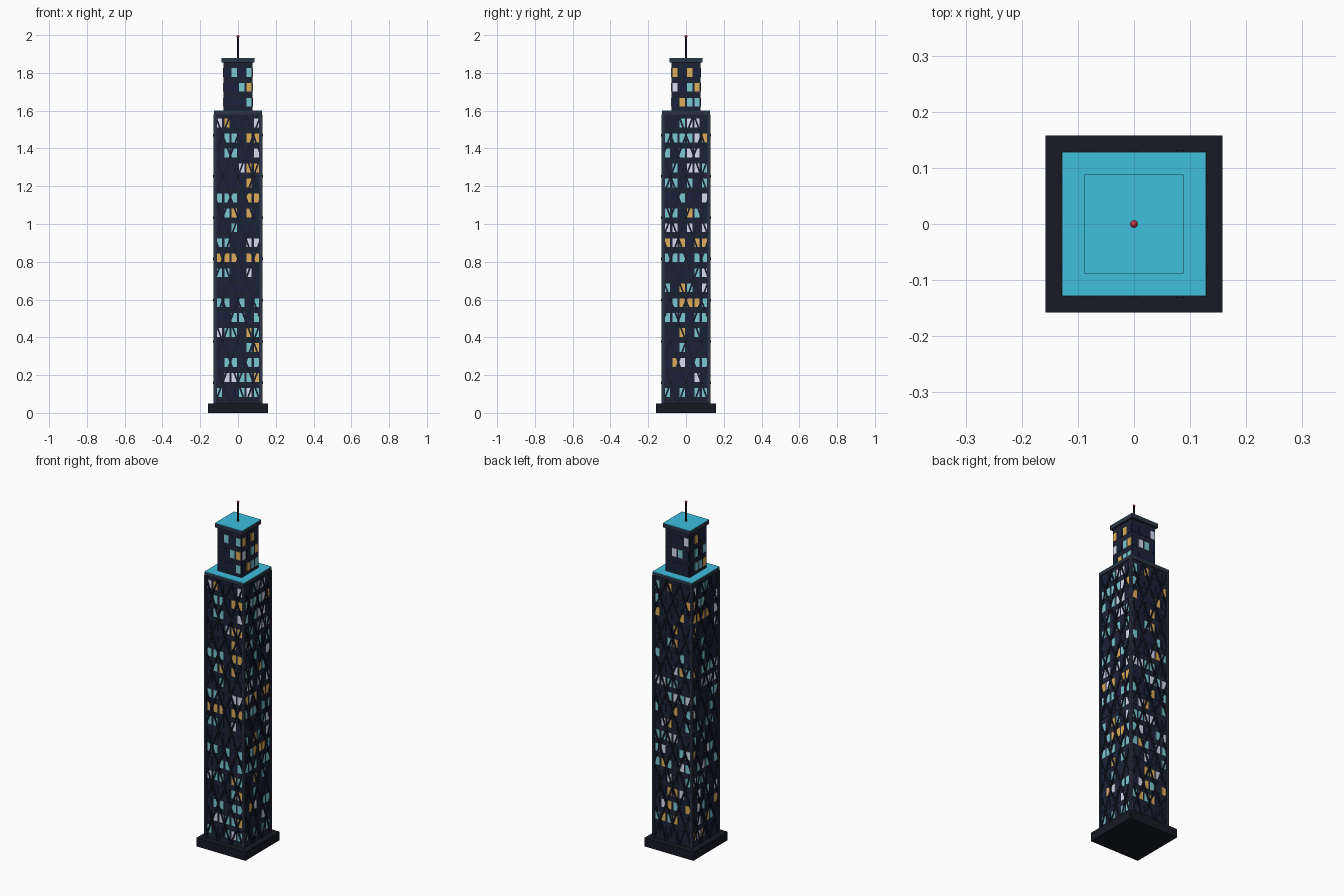
import bpy, bmesh, math, random
from mathutils import Matrix, Vector

if "Cube" in bpy.data.objects:
    bpy.data.objects.remove(bpy.data.objects["Cube"])

random.seed(7)


def material(name, rgb):
    m = bpy.data.materials.new(name)
    m.diffuse_color = (*rgb, 1)
    m.use_nodes = True
    m.node_tree.nodes["Principled BSDF"].inputs["Base Color"].default_value = m.diffuse_color
    return m


NAVY = material("navy_wall", (0.012, 0.016, 0.036))
STEEL = material("dark_steel", (0.009, 0.012, 0.026))
TRIM = material("slate_trim", (0.025, 0.034, 0.056))
BLACK = material("black_plinth", (0.008, 0.010, 0.016))
CYAN = material("cyan_roof", (0.05, 0.52, 0.74))
RED = material("red_beacon", (0.5, 0.03, 0.05))
GLASS = {"T": material("teal_light", (0.2, 0.58, 0.65)),
         "Y": material("amber_light", (0.72, 0.42, 0.1)),
         "W": material("white_light", (0.68, 0.72, 0.88)),
         ".": material("unlit_glass", (0.010, 0.016, 0.045))}


def box(bm, center, size, turn=None):
    m = Matrix.Translation(center) @ (turn or Matrix()) @ Matrix.Diagonal((*size, 1))
    bmesh.ops.create_cube(bm, size=1, matrix=m)


def finish(name, bm, mat):
    me = bpy.data.meshes.new(name)
    bm.to_mesh(me)
    bm.free()
    me.materials.append(mat)
    ob = bpy.data.objects.new(name, me)
    bpy.context.collection.objects.link(ob)
    return ob


def block(name, half, z0, z1, mat):
    bm = bmesh.new()
    box(bm, (0, 0, (z0 + z1) / 2), (2 * half, 2 * half, z1 - z0))
    return finish(name, bm, mat)


def four_sides(bm):
    # repeat what was built on the front around the other three sides
    src = bm.verts[:] + bm.edges[:] + bm.faces[:]
    for k in (1, 2, 3):
        d = bmesh.ops.duplicate(bm, geom=src)
        vs = [g for g in d["geom"] if isinstance(g, bmesh.types.BMVert)]
        bmesh.ops.rotate(bm, verts=vs, cent=(0, 0, 0),
                         matrix=Matrix.Rotation(k * math.pi / 2, 3, 'Z'))


# Solid masses
block("plinth", 0.158, 0, 0.05, BLACK)
block("tower_shaft", 0.122, 0.05, 1.595, NAVY)
block("tower_parapet", 0.128, 1.58, 1.598, TRIM)
block("tower_roof", 0.128, 1.598, 1.601, CYAN)
block("crown", 0.078, 1.60, 1.86, NAVY)
block("crown_cap", 0.088, 1.855, 1.877, TRIM)
block("crown_roof", 0.088, 1.877, 1.88, CYAN)

# Corner columns
bm = bmesh.new()
box(bm, (-0.122, -0.122, 0.815), (0.014, 0.014, 1.53))
four_sides(bm)
finish("corner_columns", bm, TRIM)

# Diagonal lattice: three bays of crossed braces on each side
bays, levels = 3, 7
bw, bh = 0.244 / bays, 1.53 / levels
bm = bmesh.new()
length, ang = math.hypot(bw, bh), math.atan2(bw, bh)
for i in range(bays):
    for j in range(levels):
        c = Vector((-0.122 + (i + 0.5) * bw, -0.1245, 0.05 + (j + 0.5) * bh))
        for s in (1, -1):
            box(bm, c, (0.009, 0.007, length), Matrix.Rotation(s * ang, 4, 'Y'))
four_sides(bm)
finish("lattice_braces", bm, STEEL)

# Lattice joints
bm = bmesh.new()
for i in range(bays):
    for j in range(levels):
        box(bm, (-0.122 + (i + 0.5) * bw, -0.127, 0.05 + (j + 0.5) * bh),
            (0.013, 0.01, 0.013))
four_sides(bm)
finish("lattice_joints", bm, STEEL)

# Window rows, top to bottom, for the front and right; other sides are random
FRONT = ("WY...W .TT.YY .TT..W ...WYY ....Y. TTT.YY .TY.Y. ..T... TT..WW YYY.YY "
         "TT..W. ...... TT.T.T ..TT.T WTT.YT ....TY .TT.TT .WWTTY T..TWT").split()
RIGHT = ("..TWW. TTTTWY T.TWW. .T.WWT TT.T.T ..T..W TT.YT. WW.W.W YWY.YY TTT.TT "
         "....TW T.YT.W .TYYYT TTT.TT ..Y.T. ..T... .YW.TT ....W. T.T.TT").split()


def scatter(rows, cols):
    return ["".join(random.choice("....TTYW") for _ in range(cols)) for _ in range(rows)]


shaft = [FRONT, RIGHT, scatter(19, 6), scatter(19, 6)]
crown = [[".T.T", "..TY", "...T"], ["Y.Y.", "W.TY", ".YTT"],
         scatter(3, 4), scatter(3, 4)]
panes = {k: bmesh.new() for k in GLASS}
for sides, depth, top in ((shaft, 0.1225, 1.535), (crown, 0.0785, 1.803)):
    for k, rows in enumerate(sides):
        turn = Matrix.Rotation(k * math.pi / 2, 4, 'Z')
        for r, row in enumerate(rows):
            for c, key in enumerate(row):
                x = (c - (len(row) - 1) / 2) * 0.039
                p = turn @ Vector((x, -depth, top - r * 0.0793))
                box(panes[key], p, (0.028, 0.003, 0.047), turn)
for key, label in (("T", "teal"), ("Y", "amber"), ("W", "white"), (".", "unlit")):
    finish(label + "_windows", panes[key], GLASS[key])

# Antenna mast and beacon
bm = bmesh.new()
bmesh.ops.create_cone(bm, cap_ends=True, segments=8, radius1=0.006, radius2=0.004,
                      depth=0.115, matrix=Matrix.Translation((0, 0, 1.9365)))
finish("antenna", bm, STEEL)
bm = bmesh.new()
bmesh.ops.create_uvsphere(bm, u_segments=12, v_segments=8, radius=0.007,
                          matrix=Matrix.Translation((0, 0, 1.993)))
for f in bm.faces:
    f.smooth = True
finish("beacon", bm, RED)
